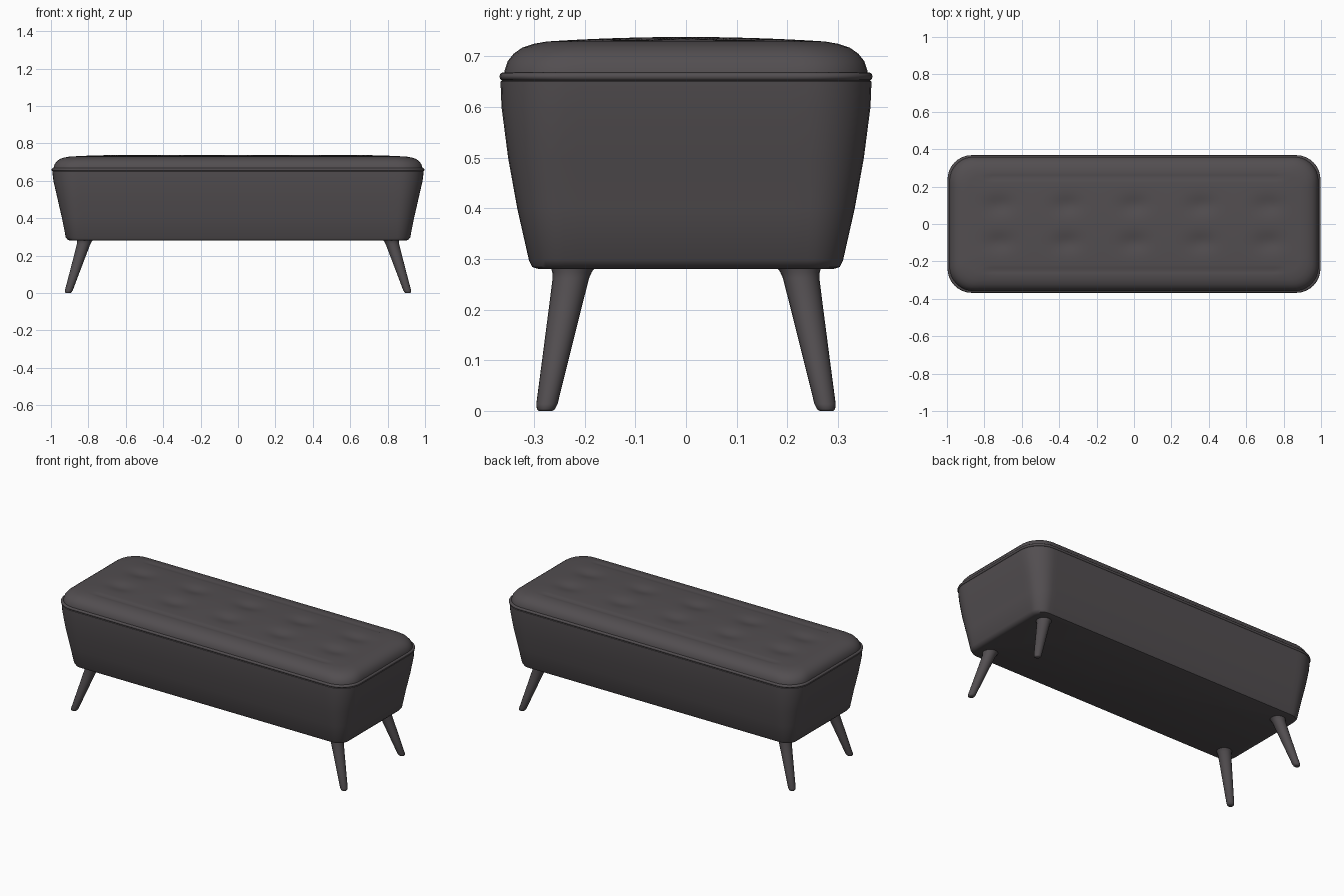
import bpy, bmesh, math
from mathutils import Vector

old = bpy.data.objects.get("Cube")
if old:
    bpy.data.objects.remove(old, do_unlink=True)

# Single charcoal colour
COLOR = (0.085, 0.076, 0.081, 1)
charcoal = bpy.data.materials.new("charcoal fabric")
charcoal.use_nodes = True
charcoal.diffuse_color = COLOR
bsdf = charcoal.node_tree.nodes["Principled BSDF"]
bsdf.inputs["Base Color"].default_value = COLOR
bsdf.inputs["Roughness"].default_value = 0.8


def rounded_rect(hx, hy, r, z, nx=64, ny=16, nc=8):
    """Ring of points around a rounded rectangle at height z."""
    r = max(0.0, min(r, hx, hy))
    pts = []
    corners = [(1, 1, 0), (-1, 1, 90), (-1, -1, 180), (1, -1, 270)]
    for i, (sx, sy, start) in enumerate(corners):
        c = Vector((sx * (hx - r), sy * (hy - r), z))
        for k in range(nc + 1):
            a = math.radians(start + 90 * k / nc)
            pts.append(c + Vector((math.cos(a), math.sin(a), 0)) * r)
        # straight run to the start of the next corner
        tx, ty, nstart = corners[(i + 1) % 4]
        a = math.radians(nstart)
        end = Vector((tx * (hx - r), ty * (hy - r), z))
        end += Vector((math.cos(a), math.sin(a), 0)) * r
        n = nx if i % 2 == 0 else ny
        begin = pts[-1].copy()
        pts += [begin.lerp(end, k / n) for k in range(1, n)]
    return pts


def circle(cx, cy, r, z, n=20):
    return [Vector((cx + r * math.cos(math.tau * k / n),
                    cy + r * math.sin(math.tau * k / n), z)) for k in range(n)]


def loft(name, rings, cap_top=True, angle=40):
    """Skin a stack of rings into one smooth object."""
    bm = bmesh.new()
    loops = [[bm.verts.new(p) for p in ring] for ring in rings]
    for a, b in zip(loops, loops[1:]):
        for k in range(len(a)):
            j = (k + 1) % len(a)
            bm.faces.new((a[k], a[j], b[j], b[k]))
    bm.faces.new(loops[0][::-1])
    if cap_top:
        bm.faces.new(loops[-1])
    bmesh.ops.remove_doubles(bm, verts=bm.verts, dist=0.0002)
    bmesh.ops.recalc_face_normals(bm, faces=bm.faces)
    mesh = bpy.data.meshes.new(name)
    bm.to_mesh(mesh)
    bm.free()
    mesh.materials.append(charcoal)
    ob = bpy.data.objects.new(name, mesh)
    bpy.context.collection.objects.link(ob)
    bpy.ops.object.select_all(action='DESELECT')
    ob.select_set(True)
    bpy.context.view_layer.objects.active = ob
    bpy.ops.object.shade_smooth_by_angle(angle=math.radians(angle))
    return ob


# Tapered upholstered base: half length, half width, corner radius, height
base = [(0.895, 0.29, 0.05, 0.28), (0.91, 0.303, 0.062, 0.284),
        (0.921, 0.31, 0.07, 0.298), (0.941, 0.333, 0.09, 0.4),
        (0.964, 0.351, 0.105, 0.5), (0.987, 0.364, 0.125, 0.6),
        (0.993, 0.366, 0.13, 0.65), (0.98, 0.35, 0.12, 0.662)]
loft("upholstered_base", [rounded_rect(*s) for s in base])

# Piping seam between base and cushion
piping = [rounded_rect(0.99 + 0.007 * math.sin(t), 0.361 + 0.007 * math.sin(t),
                       0.13, 0.66 - 0.008 * math.cos(t))
          for t in [math.pi * k / 6 for k in range(7)]]
loft("piping_seam", piping, angle=60)

# Tufted cushion: rings step inwards, then the top is dimpled
EDGE = [(0.0, 0.655), (0.002, 0.672), (0.008, 0.69), (0.02, 0.705),
        (0.037, 0.717), (0.06, 0.7245), (0.085, 0.729)]
HX, HY = 0.988, 0.36
insets = list(EDGE)
STEPS = 20
for k in range(1, STEPS + 1):
    t = k / STEPS
    insets.append((0.085 + (HY - 0.085) * t, 0.729 + 0.009 * (1 - (1 - t) ** 2)))

TUFTS = [(x, y) for x in (-0.72, -0.36, 0, 0.36, 0.72) for y in (-0.1, 0.1)]


def dimple(p):
    depth = sum(0.012 * math.exp(-((p.x - x) / 0.075) ** 2 - ((p.y - y) / 0.05) ** 2)
                for x, y in TUFTS)
    # soft crease along both long borders
    if abs(p.x) < 0.78:
        depth += 0.004 * math.exp(-((abs(p.y) - 0.25) / 0.012) ** 2)
    return depth


cushion = []
for d, z in insets:
    ring = rounded_rect(HX - d, HY - d, 0.13 - d * 0.5, z)
    for p in ring:
        p.z -= dimple(p)
    cushion.append(ring)
loft("tufted_cushion", cushion, cap_top=False, angle=60)

# Splayed tapered legs: height, radius
LEG = [(0.0, 0.013), (0.004, 0.018), (0.014, 0.021), (0.1, 0.026),
       (0.2, 0.032), (0.262, 0.036), (0.274, 0.039), (0.284, 0.044)]
for sx, side in ((1, "left"), (-1, "right")):
    for sy, end in ((-1, "front"), (1, "back")):
        rings = [circle(sx * (0.909 - 0.32 * z), sy * (0.277 - 0.19 * z), r, z)
                 for z, r in LEG]
        loft(f"{end}_{side}_leg", rings, angle=50)
